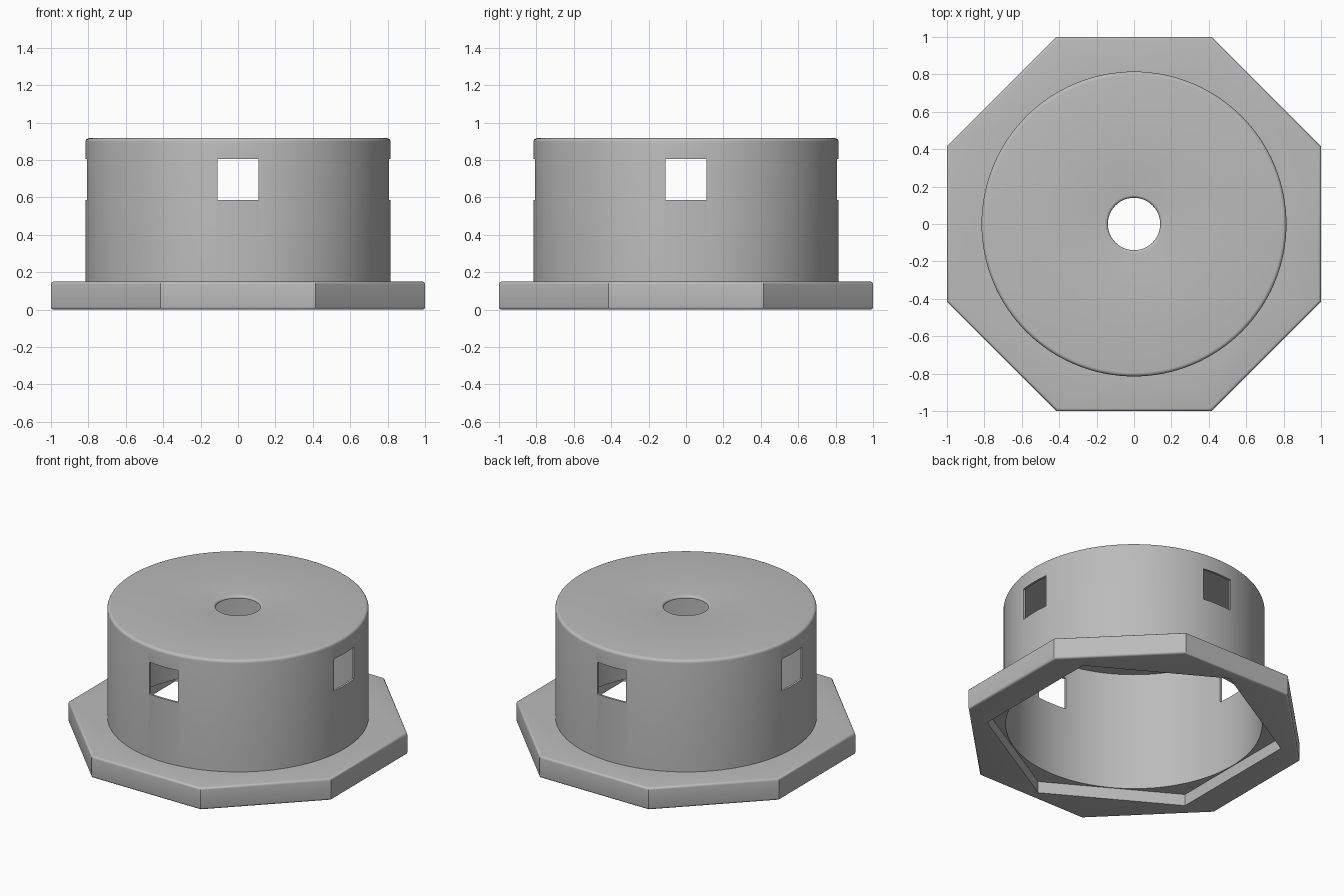
import bpy, bmesh, math
from mathutils import Matrix

if "Cube" in bpy.data.objects:
    bpy.data.objects.remove(bpy.data.objects["Cube"])

# One plain grey for everything
grey = bpy.data.materials.new("plain grey")
grey.use_nodes = True
colour = (0.5, 0.5, 0.5, 1)
grey.diffuse_color = colour
grey.node_tree.nodes["Principled BSDF"].inputs["Base Color"].default_value = colour


def make(name, bm):
    bmesh.ops.recalc_face_normals(bm, faces=bm.faces)
    mesh = bpy.data.meshes.new(name)
    bm.to_mesh(mesh)
    bm.free()
    mesh.materials.append(grey)
    obj = bpy.data.objects.new(name, mesh)
    bpy.context.collection.objects.link(obj)
    return obj


def prism(name, sides, radius, z0, z1, turn=0.0, bevel=0.0):
    bm = bmesh.new()
    place = Matrix.Translation((0, 0, (z0 + z1) / 2)) @ Matrix.Rotation(turn, 4, 'Z')
    bmesh.ops.create_cone(bm, cap_ends=True, segments=sides, radius1=radius,
                          radius2=radius, depth=z1 - z0, matrix=place)
    if bevel:
        rims = [e for e in bm.edges if abs(e.verts[0].co.z - e.verts[1].co.z) < 1e-4]
        bmesh.ops.bevel(bm, geom=rims, offset=bevel, segments=4, profile=0.5,
                        affect='EDGES')
    return make(name, bm)


def box(name, size, z):
    bm = bmesh.new()
    bmesh.ops.create_cube(bm, size=1, matrix=Matrix.Translation((0, 0, z))
                          @ Matrix.Diagonal((*size, 1)))
    return make(name, bm)


def lathe(name, profile, steps):
    bm = bmesh.new()
    verts = [bm.verts.new((r, 0, z)) for r, z in profile]
    edges = [bm.edges.new((a, b)) for a, b in zip(verts, verts[1:] + verts[:1])]
    bmesh.ops.spin(bm, geom=verts + edges, cent=(0, 0, 0), axis=(0, 0, 1),
                   angle=math.tau, steps=steps)
    bmesh.ops.remove_doubles(bm, verts=bm.verts, dist=1e-4)
    return make(name, bm)


def activate(obj):
    bpy.ops.object.select_all(action='DESELECT')
    obj.select_set(True)
    bpy.context.view_layer.objects.active = obj


def cut(obj, cutter):
    mod = obj.modifiers.new("cut", 'BOOLEAN')
    mod.operation, mod.solver, mod.object = 'DIFFERENCE', 'EXACT', cutter
    activate(obj)
    bpy.ops.object.modifier_apply(modifier=mod.name)
    bpy.data.objects.remove(cutter)


def fillet(cx, cz, radius, start, end, n=5):
    angles = [math.radians(start + (end - start) * i / n) for i in range(n + 1)]
    return [(cx + radius * math.cos(a), cz + radius * math.sin(a)) for a in angles]


OUTER, INNER, TOP, CEILING = 0.815, 0.80, 0.917, 0.90
RECESS, ROUND, HOLE = 0.08, 0.02, 0.14

# Octagonal flange with a hexagonal recess below and a round bore above it
flange = prism("flange", 8, 1 / math.cos(math.pi / 8), 0, 0.15, math.pi / 8, 0.015)
cut(flange, prism("recess_cutter", 6, 0.93, -0.1, RECESS, 0))
cut(flange, prism("bore_cutter", 128, 0.803, RECESS - 0.02, 0.3))

# Thin round cap with rounded rim and rounded centre hole
profile = [(INNER, RECESS), (OUTER, RECESS)]
profile += fillet(OUTER - ROUND, TOP - ROUND, ROUND, 0, 90)
profile += fillet(HOLE + 0.015, TOP - 0.015, 0.015, 90, 180)
profile += [(HOLE, CEILING), (INNER, CEILING)]
cap = lathe("cap", profile, 128)

# Four square windows, cut by two crossing bars
cut(cap, box("window_cutter_x", (2, 0.22, 0.22), 0.695))
cut(cap, box("window_cutter_y", (0.22, 2, 0.22), 0.695))

for part in (flange, cap):
    activate(part)
    bpy.ops.object.shade_smooth_by_angle(angle=math.radians(30))
